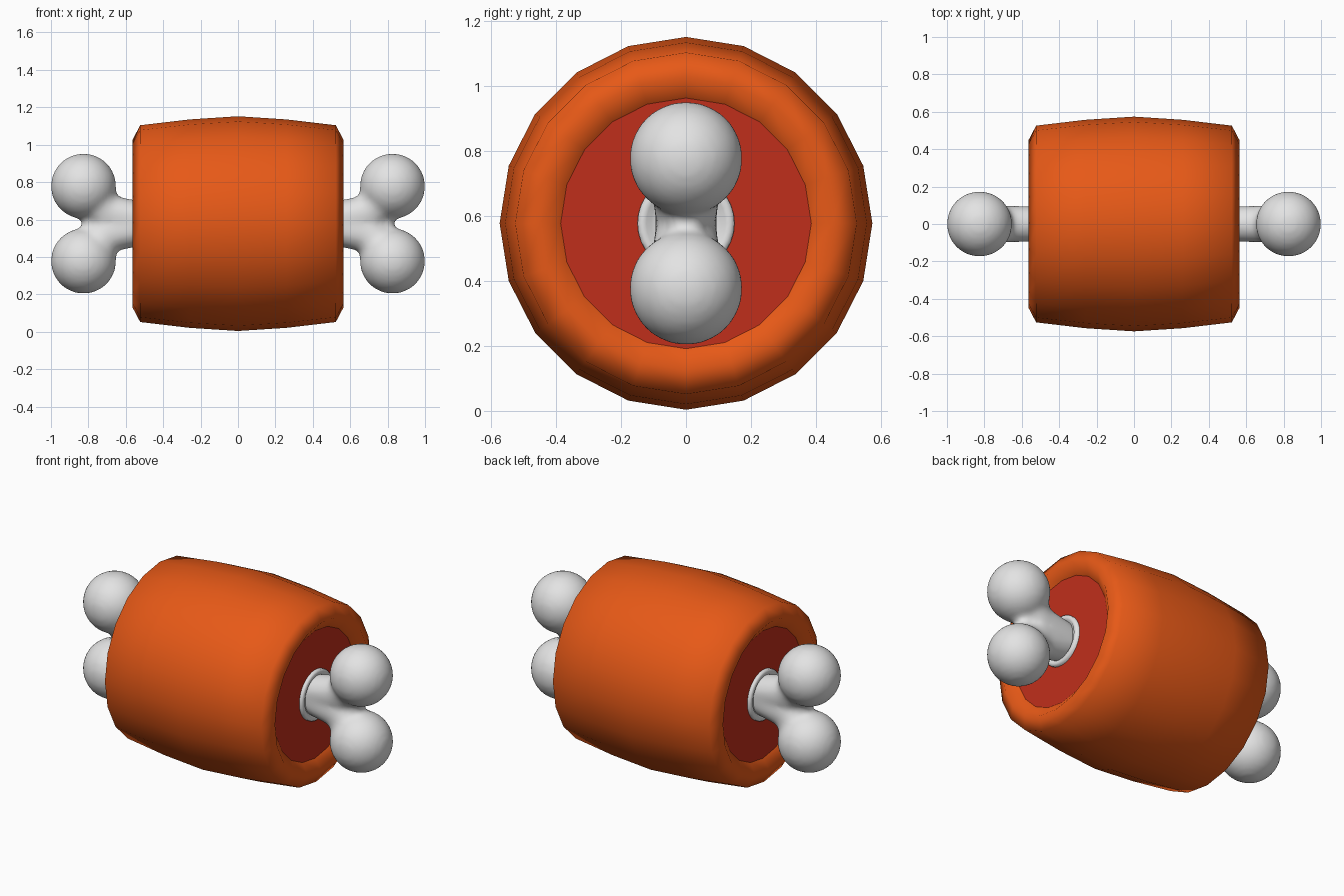
import bpy, bmesh, math
from mathutils import Vector

if "Cube" in bpy.data.objects:
    bpy.data.objects.remove(bpy.data.objects["Cube"])

CZ = 0.578  # height of the long axis


def material(name, rgb):
    m = bpy.data.materials.new(name)
    m.diffuse_color = (*rgb, 1)
    m.use_nodes = True
    m.node_tree.nodes["Principled BSDF"].inputs["Base Color"].default_value = m.diffuse_color
    return m


ORANGE = material("orange_skin", (0.84, 0.105, 0.009))
RED = material("red_meat", (0.53, 0.028, 0.011))
BONE = material("bone_white", (0.77, 0.77, 0.77))


def finish(bm, name, mat, smooth=True):
    bmesh.ops.recalc_face_normals(bm, faces=bm.faces)
    for f in bm.faces:
        f.smooth = smooth
    me = bpy.data.meshes.new(name)
    bm.to_mesh(me)
    bm.free()
    me.materials.append(mat)
    ob = bpy.data.objects.new(name, me)
    bpy.context.collection.objects.link(ob)
    return ob


def lathe(name, profile, sides, mat, smooth=True):
    """Revolve (x, radius) points around the long axis."""
    bm = bmesh.new()
    rings = []
    for x, r in profile:
        rings.append([bm.verts.new((x, r * math.sin(2 * math.pi * i / sides),
                                    CZ + r * math.cos(2 * math.pi * i / sides)))
                      for i in range(sides)])
    for a, b in zip(rings, rings[1:]):
        for i in range(sides):
            j = (i + 1) % sides
            bm.faces.new((a[i], a[j], b[j], b[i]))
    return finish(bm, name, mat, smooth)


def add_cone(bm, p, q, r1, r2):
    p, q = Vector(p), Vector(q)
    d = q - p
    mtx = d.to_track_quat('Z', 'Y').to_matrix().to_4x4()
    mtx.translation = (p + q) / 2
    bmesh.ops.create_cone(bm, cap_ends=True, segments=32, radius1=r1,
                          radius2=r2, depth=d.length, matrix=mtx)


def add_ball(bm, centre, r):
    ret = bmesh.ops.create_uvsphere(bm, u_segments=40, v_segments=24, radius=r)
    bmesh.ops.translate(bm, verts=ret["verts"], vec=centre)


# Barrel-shaped skin with rims turned in at both ends
half = [(0, 0.574), (0.26, 0.557), (0.523, 0.526), (0.563, 0.45), (0.515, 0.386)]
lathe("meat_skin", [(-x, r) for x, r in reversed(half[1:])] + half, 20, ORANGE)

for side, s in (("left", -1), ("right", 1)):
    # Red cut face, recessed in the rim
    bm = bmesh.new()
    bm.faces.new([bm.verts.new((s * 0.515, 0.387 * math.sin(math.pi * i / 10),
                                CZ + 0.387 * math.cos(math.pi * i / 10)))
                  for i in range(20)])
    ob = finish(bm, "cut_face_" + side, RED, False)
    if ob.data.polygons[0].normal.x * s < 0:
        ob.data.flip_normals()
    # Pale ring with a hollow around the bone
    lathe("bone_ring_" + side,
          [(s * 0.505, 0.150), (s * 0.53, 0.149), (s * 0.535, 0.135),
           (s * 0.533, 0.122), (s * 0.518, 0.108), (s * 0.516, 0.08)], 32, BONE)

# Bone: shaft, forked arms, web and knobs fused into one smooth surface
bm = bmesh.new()
add_cone(bm, (-0.6, 0, CZ), (0.6, 0, CZ), 0.094, 0.094)
for s in (-1, 1):
    for t in (-1, 1):
        bend = (s * 0.70, 0, CZ + t * 0.055)
        knob = (s * 0.826, 0, CZ + t * 0.2)
        add_cone(bm, (s * 0.5, 0, CZ + t * 0.02), bend, 0.094, 0.1)
        add_ball(bm, bend, 0.1)
        add_cone(bm, bend, knob, 0.1, 0.13)
        add_ball(bm, knob, 0.175)
    add_cone(bm, (s * 0.775, 0, CZ - 0.15), (s * 0.775, 0, CZ + 0.15), 0.06, 0.06)
bone = finish(bm, "bone", BONE)
rm = bone.modifiers.new("fuse", 'REMESH')
rm.mode = 'VOXEL'
rm.voxel_size = 0.015
rm.use_smooth_shade = True
sm = bone.modifiers.new("soften", 'SMOOTH')
sm.factor = 0.5
sm.iterations = 14
